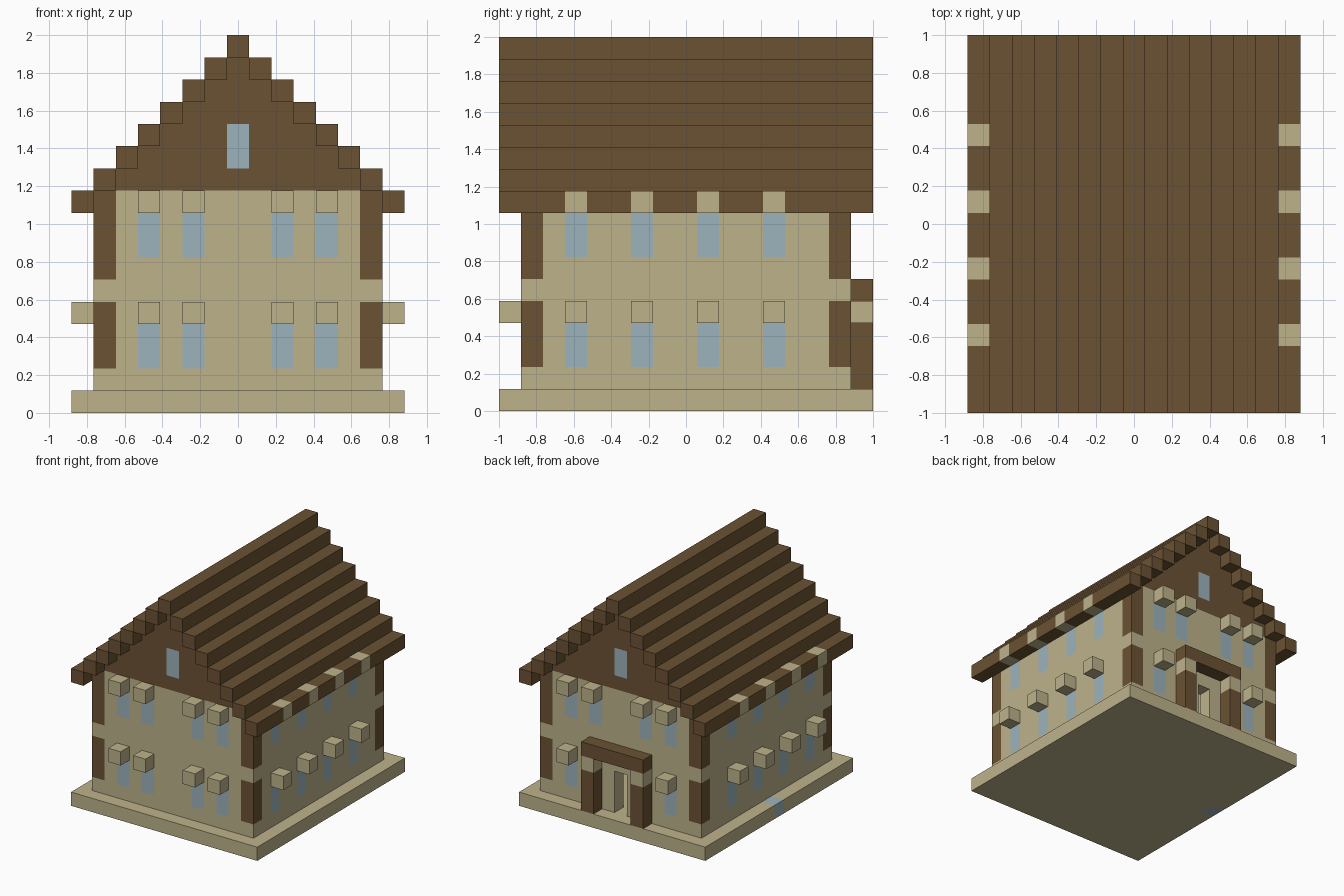
import bpy
import bmesh
from math import floor
from mathutils import Vector

if "Cube" in bpy.data.objects:
    bpy.data.objects.remove(bpy.data.objects["Cube"], do_unlink=True)

U = 2 / 17                      # edge of one building block
SIDE_WINDOWS = (-5, -2, 1, 4)   # block columns along y
END_WINDOWS = (-4, -2, 2, 4)    # block columns along x
STONE, TIMBER, GLASS = range(3)


def make_material(name, colour):
    mat = bpy.data.materials.new(name)
    mat.use_nodes = True
    mat.diffuse_color = (*colour, 1)
    mat.node_tree.nodes["Principled BSDF"].inputs["Base Color"].default_value = (*colour, 1)
    return mat


MATERIALS = [
    make_material("sandstone", (0.51, 0.45, 0.258)),
    make_material("dark_timber", (0.147, 0.084, 0.033)),
    make_material("pale_blue_glass", (0.337, 0.456, 0.503)),
]


def finish(name, bm, rule):
    """Colour faces by the block they belong to, scale and link the object."""
    bmesh.ops.recalc_face_normals(bm, faces=bm.faces)
    for f in bm.faces:
        c = f.calc_center_median() - f.normal * 0.5
        f.material_index = rule(floor(c.x + 0.5), floor(c.y + 0.5), floor(c.z))
    bmesh.ops.scale(bm, vec=(U, U, U), verts=bm.verts)
    mesh = bpy.data.meshes.new(name)
    for mat in MATERIALS:
        mesh.materials.append(mat)
    bm.to_mesh(mesh)
    bm.free()
    obj = bpy.data.objects.new(name, mesh)
    bpy.context.collection.objects.link(obj)
    return obj


def cut(bm, axis, positions):
    """Slice the mesh across one axis, so that faces can change colour there."""
    normal = Vector((0, 0, 0))
    normal[axis] = 1
    for p in positions:
        bmesh.ops.bisect_plane(bm, geom=bm.verts[:] + bm.edges[:] + bm.faces[:],
                               plane_co=normal * p, plane_no=normal)


def box_mesh(lo, hi, sliced=()):
    lo, hi = Vector(lo), Vector(hi)
    bm = bmesh.new()
    bmesh.ops.create_cube(bm, size=1)
    for v in bm.verts:
        v.co = (lo + hi) / 2 + v.co * (hi - lo)
    for axis in sliced:
        cut(bm, axis, [lo[axis] + k for k in range(1, round(hi[axis] - lo[axis]))])
    return bm


def block(name, lo, hi, colour):
    return finish(name, box_mesh(lo, hi), lambda i, j, k: colour)


def cube(name, i, j, k, colour):
    return block(name, (i - 0.5, j - 0.5, k), (i + 0.5, j + 0.5, k + 1), colour)


def wall_rule(i, j, k):
    """Timber corner posts, two rows of windows, stone elsewhere."""
    if abs(i) == 6 and abs(j) == 7:
        return STONE if k in (1, 5) else TIMBER
    on_window = i in END_WINDOWS if abs(j) == 7 else j in SIDE_WINDOWS
    return GLASS if on_window and k in (2, 3, 7, 8) else STONE


# Plinth, with one blue block beside the wall
finish("plinth", box_mesh((-7.5, -8.5, 0), (7.5, 8.5, 1), (0, 1)),
       lambda i, j, k: GLASS if (i, j) == (-7, 0) else STONE)

# Hollow house: four one-block-thick walls
finish("front_wall", box_mesh((-6.5, -7.5, 1), (6.5, -6.5, 10), (0, 2)), wall_rule)
for label, s in (("left", 1), ("right", -1)):
    finish(label + "_wall", box_mesh((s * 6 - 0.5, -6.5, 1), (s * 6 + 0.5, 6.5, 10), (1, 2)),
           wall_rule)

# Back wall with a doorway through it
back = box_mesh((-6.5, 6.5, 1), (6.5, 7.5, 10), (0, 2))
doorway = [f for f in back.faces if abs(f.normal.y) > 0.9
           and abs(f.calc_center_median().x) < 0.5 and f.calc_center_median().z < 4]
bmesh.ops.delete(back, geom=doorway, context='FACES')
bmesh.ops.bridge_loops(back, edges=[e for e in back.edges if e.is_boundary])
finish("back_wall", back, wall_rule)

# Stepped gables with an attic window
for label, y in (("front", -7.5), ("back", 6.5)):
    steps = []
    for k in range(10, 16):
        half = 15.5 - k
        steps += [(half, k), (half, k + 1)]
    outline = steps + [(-x, z) for x, z in reversed(steps)]
    bm = bmesh.new()
    face = bm.faces.new([bm.verts.new((x, y, z)) for x, z in outline])
    grown = bmesh.ops.extrude_face_region(bm, geom=[face])
    bmesh.ops.translate(bm, vec=(0, 1, 0),
                        verts=[g for g in grown["geom"] if isinstance(g, bmesh.types.BMVert)])
    cut(bm, 0, [k - 5.5 for k in range(12)])
    cut(bm, 2, range(11, 16))
    finish(label + "_gable", bm,
           lambda i, j, k: GLASS if i == 0 and k in (11, 12) else TIMBER)

# Roof: stepped beams running the full depth, eaves carry stone lintels
for s, label in ((1, "left"), (-1, "right")):
    finish(label + "_eave", box_mesh((s * 7 - 0.5, -8.5, 9), (s * 7 + 0.5, 8.5, 10), (1,)),
           lambda i, j, k: STONE if j in SIDE_WINDOWS else TIMBER)
    for i in range(1, 7):
        block(f"{label}_roof_beam_{i}", (s * i - 0.5, -8.5, 16 - i),
              (s * i + 0.5, 8.5, 17 - i), TIMBER)
block("ridge_beam", (-0.5, -8.5, 16), (0.5, 8.5, 17), TIMBER)

# Stone lintels standing out above the windows
for i in END_WINDOWS:
    for k in (4, 9):
        cube("front_lintel", i, -8, k, STONE)
        cube("back_lintel", i, 8, k, STONE)
for j in SIDE_WINDOWS:
    cube("left_lintel", 7, j, 4, STONE)
    cube("right_lintel", -7, j, 4, STONE)

# Back porch: two posts under the inner lintels and a beam on top
for s, label in ((1, "left"), (-1, "right")):
    block(label + "_porch_post", (s * 2 - 0.5, 7.5, 1), (s * 2 + 0.5, 8.5, 4), TIMBER)
block("porch_beam", (-2.5, 7.5, 5), (2.5, 8.5, 6), TIMBER)
